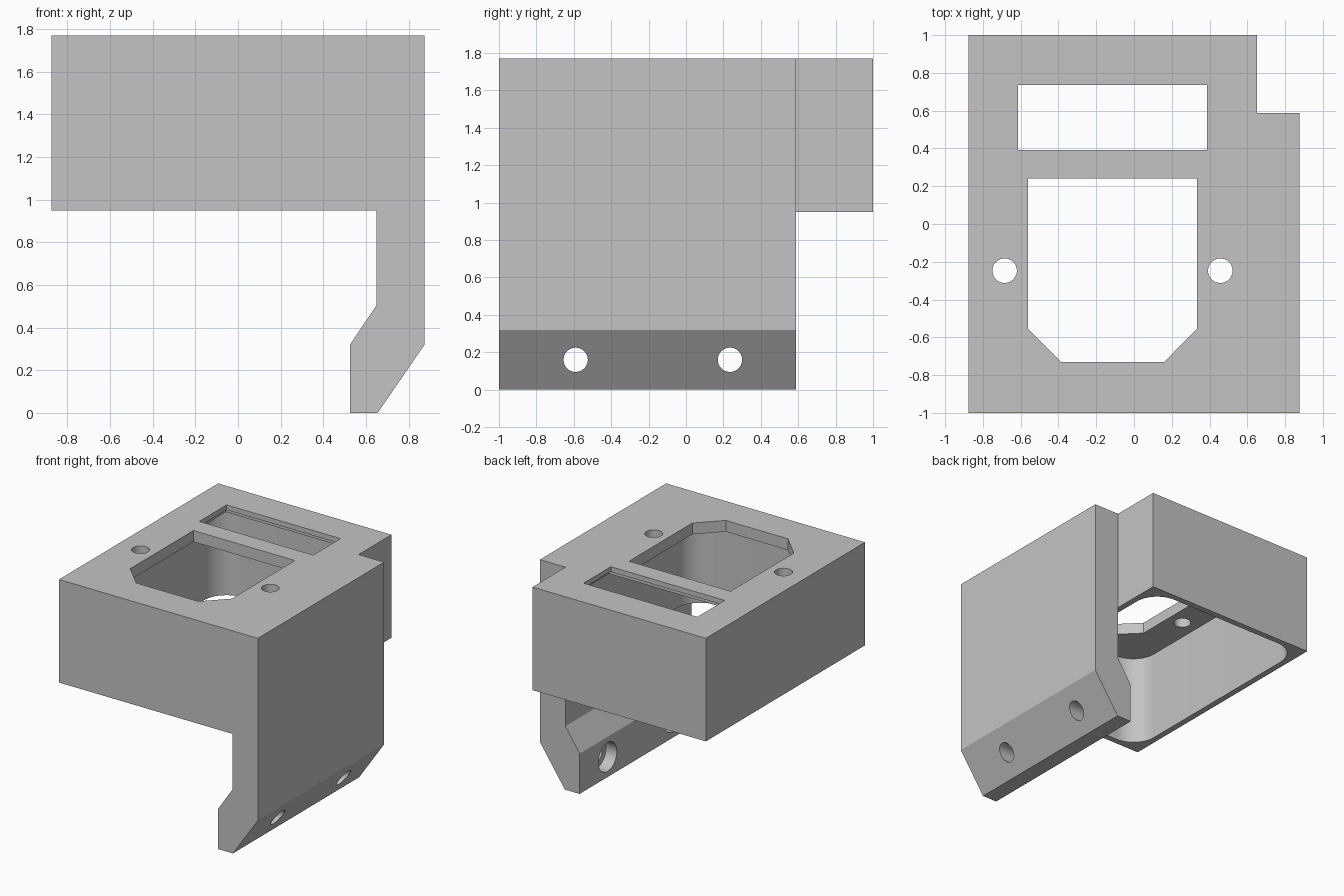
import bpy, bmesh, math
from mathutils import Vector

if "Cube" in bpy.data.objects:
    bpy.data.objects.remove(bpy.data.objects["Cube"], do_unlink=True)

grey = bpy.data.materials.new("plain grey")
grey.use_nodes = True
grey.diffuse_color = (0.55, 0.55, 0.55, 1)
grey.node_tree.nodes["Principled BSDF"].inputs["Base Color"].default_value = (0.55, 0.55, 0.55, 1)

# Maps a 2D outline point and a depth to 3D, by extrusion axis
PLACE = {
    "x": lambda a, b, d: Vector((d, a, b)),
    "y": lambda a, b, d: Vector((a, d, b)),
    "z": lambda a, b, d: Vector((a, b, d)),
}


def prism(name, outline, axis, start, end):
    """Extrude a closed outline along an axis."""
    bm = bmesh.new()
    face = bm.faces.new([bm.verts.new(PLACE[axis](a, b, start)) for a, b in outline])
    ext = bmesh.ops.extrude_face_region(bm, geom=[face])
    moved = [v for v in ext["geom"] if isinstance(v, bmesh.types.BMVert)]
    bmesh.ops.translate(bm, verts=moved, vec=PLACE[axis](0, 0, end - start))
    bmesh.ops.recalc_face_normals(bm, faces=bm.faces)
    mesh = bpy.data.meshes.new(name)
    bm.to_mesh(mesh)
    bm.free()
    mesh.materials.append(grey)
    obj = bpy.data.objects.new(name, mesh)
    bpy.context.collection.objects.link(obj)
    return obj


def rect(x0, x1, y0, y1):
    return [(x0, y0), (x1, y0), (x1, y1), (x0, y1)]


def circle(cx, cy, r, n=40):
    return [(cx + r * math.cos(math.tau * i / n), cy + r * math.sin(math.tau * i / n)) for i in range(n)]


def round_rect(x0, x1, y0, y1, r, n=12):
    centres = [(x1 - r, y1 - r), (x0 + r, y1 - r), (x0 + r, y0 + r), (x1 - r, y0 + r)]
    pts = []
    for k, (cx, cy) in enumerate(centres):
        for i in range(n + 1):
            t = math.pi / 2 * (k + i / n)
            pts.append((cx + r * math.cos(t), cy + r * math.sin(t)))
    return pts


def cut(target, outline, axis, start, end):
    """Subtract a prism from the target."""
    cutter = prism("cutter", outline, axis, start, end)
    cutter.hide_render = True
    mod = target.modifiers.new("cut", "BOOLEAN")
    mod.operation = "DIFFERENCE"
    mod.solver = "EXACT"
    mod.object = cutter
    bpy.context.view_layer.objects.active = target
    bpy.ops.object.modifier_apply(modifier=mod.name)
    bpy.data.objects.remove(cutter, do_unlink=True)


# Housing with its side mounting leg
profile = [(-0.875, 1.77), (-0.875, 0.95), (0.65, 0.95), (0.65, 0.505), (0.525, 0.32),
           (0.525, 0), (0.655, 0), (0.875, 0.32), (0.875, 1.77)]
body = prism("housing_with_mounting_leg", profile, "y", -1, 1)

# Leg stops short of the back
cut(body, rect(0.4, 1, 0.587, 1.1), "z", -0.1, 0.6)
cut(body, rect(0.65, 1, 0.587, 1.1), "z", -0.1, 1.9)

# Hollow interior, open below, with a thinner plate around the slot
cut(body, round_rect(-0.825, 0.6, -0.95, 0.95, 0.2), "z", 0.8, 1.68)
cut(body, rect(-0.66, 0.44, 0.34, 0.79), "z", 1.6, 1.73)

# Top openings: slot, clipped-corner window and two screw holes
cut(body, rect(-0.615, 0.387, 0.392, 0.735), "z", 1.6, 1.9)
window = [(-0.56, 0.24), (-0.56, -0.555), (-0.385, -0.73), (0.16, -0.73), (0.333, -0.555), (0.333, 0.24)]
cut(body, window, "z", 1.6, 1.9)
for x in (-0.685, 0.457):
    cut(body, circle(x, -0.247, 0.065), "z", 1.6, 1.9)

# Leg bolt holes, counterbored on the inner side
for y in (-0.59, 0.235):
    cut(body, circle(y, 0.16, 0.065), "x", 0.4, 1)
    cut(body, circle(y, 0.16, 0.115), "x", 0.4, 0.62)

bpy.ops.object.select_all(action="DESELECT")
body.select_set(True)
bpy.context.view_layer.objects.active = body
bpy.ops.object.shade_smooth_by_angle(angle=math.radians(30))
